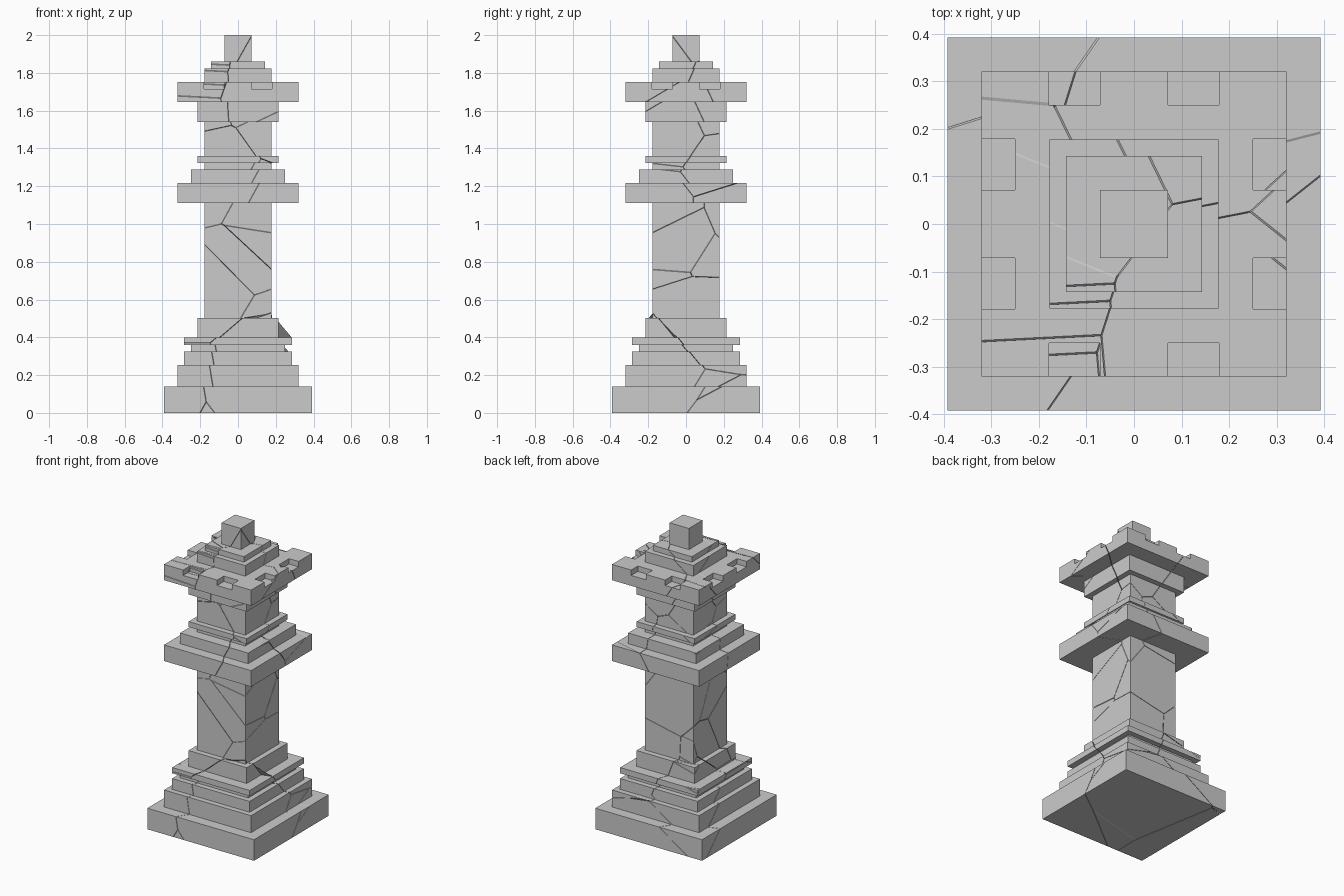
import bpy, bmesh, random
from mathutils import Vector

if "Cube" in bpy.data.objects:
    bpy.data.objects.remove(bpy.data.objects["Cube"])

# (half width, bottom, top) of each square tier
TIERS = [(0.392, 0, 0.14), (0.32, 0.14, 0.253), (0.285, 0.253, 0.325),
         (0.25, 0.325, 0.36), (0.285, 0.36, 0.398), (0.214, 0.398, 0.503),
         (0.178, 0.503, 1.11), (0.32, 1.11, 1.217), (0.25, 1.217, 1.288),
         (0.178, 1.288, 1.324), (0.214, 1.324, 1.36), (0.178, 1.36, 1.54),
         (0.214, 1.54, 1.647), (0.32, 1.647, 1.752), (0.178, 1.752, 1.823),
         (0.143, 1.823, 1.859), (0.071, 1.859, 2.0)]


def add_object(name, bm):
    mesh = bpy.data.meshes.new(name)
    bm.to_mesh(mesh)
    bm.free()
    obj = bpy.data.objects.new(name, mesh)
    bpy.context.collection.objects.link(obj)
    return obj


def square_stack():
    # Closed square profile rising through all the tiers
    bm = bmesh.new()
    rings = []
    for h, z0, z1 in TIERS:
        for z in (z0, z1):
            rings.append([bm.verts.new((sx * h, sy * h, z))
                          for sx, sy in ((-1, -1), (1, -1), (1, 1), (-1, 1))])
    for a, b in zip(rings, rings[1:]):
        for i in range(4):
            j = (i + 1) % 4
            bm.faces.new((a[i], a[j], b[j], b[i]))
    bm.faces.new(rings[0][::-1])
    bm.faces.new(rings[-1])
    bmesh.ops.recalc_face_normals(bm, faces=bm.faces)
    return bm


def notch_boxes():
    # Two battlement notches on each side of the upper slab
    bm = bmesh.new()
    for s in (-1, 1):
        for t in (-0.125, 0.125):
            for swap in (False, True):
                pos, size = [t, s * 0.30, 1.766], [0.108, 0.10, 0.10]
                if swap:
                    pos[0], pos[1] = pos[1], pos[0]
                    size[0], size[1] = size[1], size[0]
                vs = bmesh.ops.create_cube(bm, size=1)["verts"]
                bmesh.ops.scale(bm, verts=vs, vec=size)
                bmesh.ops.translate(bm, verts=vs, vec=pos)
    return bm


# Whole pillar with the notches cut out
pillar = add_object("pillar_body", square_stack())
cutter = add_object("notch_cutter", notch_boxes())
cutter.hide_render = True
mod = pillar.modifiers.new("notches", 'BOOLEAN')
mod.operation, mod.solver, mod.object = 'DIFFERENCE', 'EXACT', cutter
whole = bmesh.new()
whole.from_object(pillar, bpy.context.evaluated_depsgraph_get())
bmesh.ops.remove_doubles(whole, verts=whole.verts, dist=1e-5)
bmesh.ops.triangulate(whole, faces=whole.faces)
for obj in (pillar, cutter):
    bpy.data.objects.remove(obj)

# Crack the stone into cells around scattered points
random.seed(11)
COUNT, GAP = 24, 0.0012
points = [Vector((random.uniform(-0.28, 0.28), random.uniform(-0.28, 0.28),
                  2 * (i + random.random()) / COUNT)) for i in range(COUNT)]
for i, p in enumerate(points):
    bm = whole.copy()
    for j, q in enumerate(points):
        if i == j or not bm.faces:
            continue
        n = (q - p).normalized()
        bmesh.ops.bisect_plane(bm, geom=bm.verts[:] + bm.edges[:] + bm.faces[:],
                               dist=1e-6, plane_co=(p + q) / 2 - n * GAP,
                               plane_no=n, clear_outer=True)
        rim = [e for e in bm.edges if e.is_boundary]
        if rim:
            bmesh.ops.triangle_fill(bm, edges=rim, use_beauty=True, normal=n)
    if not bm.faces:
        bm.free()
        continue
    bmesh.ops.recalc_face_normals(bm, faces=bm.faces)
    bmesh.ops.dissolve_limit(bm, angle_limit=0.01, verts=bm.verts, edges=bm.edges)
    add_object(f"stone_chunk_{i + 1}", bm)
whole.free()
